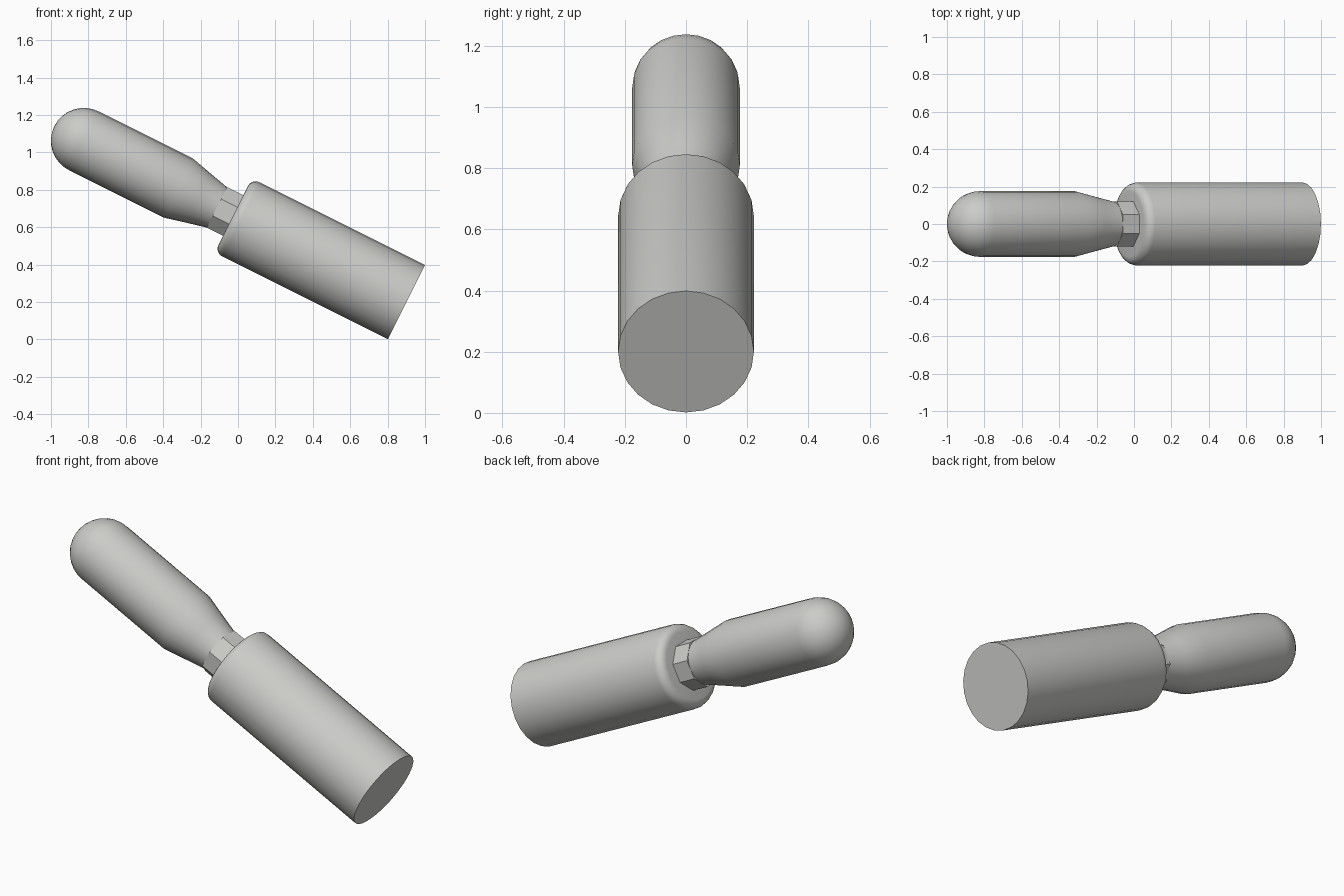
import bpy, bmesh, math
from mathutils import Matrix

if "Cube" in bpy.data.objects:
    bpy.data.objects.remove(bpy.data.objects["Cube"])

grey = bpy.data.materials.new("warm grey")
grey.diffuse_color = (0.60, 0.60, 0.58, 1)
grey.use_nodes = True
grey.node_tree.nodes["Principled BSDF"].inputs["Base Color"].default_value = grey.diffuse_color

# Shared tilted axis: starts at the centre of the base disc, rises to the left
AXIS = Matrix.Translation((0.9, 0, 0.2)) @ Matrix.Rotation(-math.atan2(2, 1), 4, 'Y')


def lathe(name, profile, sides, turn=0.0, smooth=True):
    """Closed solid of revolution from (radius, distance along axis) points."""
    bm = bmesh.new()
    rings = []
    for r, t in profile:
        if r < 1e-6:
            rings.append([bm.verts.new((0, 0, t))])
        else:
            angles = [turn + 2 * math.pi * i / sides for i in range(sides)]
            rings.append([bm.verts.new((r * math.cos(a), r * math.sin(a), t)) for a in angles])
    for a, b in zip(rings, rings[1:]):
        for i in range(sides):
            j = (i + 1) % sides
            if len(b) == 1:
                bm.faces.new((a[i], a[j], b[0]))
            else:
                bm.faces.new((a[i], a[j], b[j], b[i]))
    # Flat end caps
    bm.faces.new(rings[0][::-1])
    if len(rings[-1]) > 1:
        bm.faces.new(rings[-1])
    bmesh.ops.recalc_face_normals(bm, faces=bm.faces)
    mesh = bpy.data.meshes.new(name)
    bm.to_mesh(mesh)
    bm.free()
    mesh.materials.append(grey)
    obj = bpy.data.objects.new(name, mesh)
    obj.matrix_world = AXIS
    bpy.context.collection.objects.link(obj)
    if smooth:
        bpy.ops.object.select_all(action='DESELECT')
        obj.select_set(True)
        bpy.context.view_layer.objects.active = obj
        bpy.ops.object.shade_smooth_by_angle(angle=math.radians(30))
    return obj


def arc(radius, centre_r, centre_t, steps):
    """Quarter circle from the outside of a profile round to its end."""
    return [(centre_r + radius * math.cos(a), centre_t + radius * math.sin(a))
            for a in (math.pi / 2 * i / steps for i in range(steps + 1))]


# Wide lower cylinder with a rounded upper rim
lathe("body", [(0.222, 0)] + arc(0.045, 0.177, 0.99, 5), 24)

# Faceted octagonal neck
lathe("neck", [(0.131, 1.0), (0.131, 1.133)], 8, turn=math.pi / 8, smooth=False)

# Handle: flares out of the neck, runs straight, ends in a dome
dome = arc(0.176, 0, 1.928, 8)
dome[-1] = (0, dome[-1][1])
lathe("handle", [(0.117, 1.09), (0.12, 1.13), (0.146, 1.24), (0.176, 1.362)] + dome, 24)
